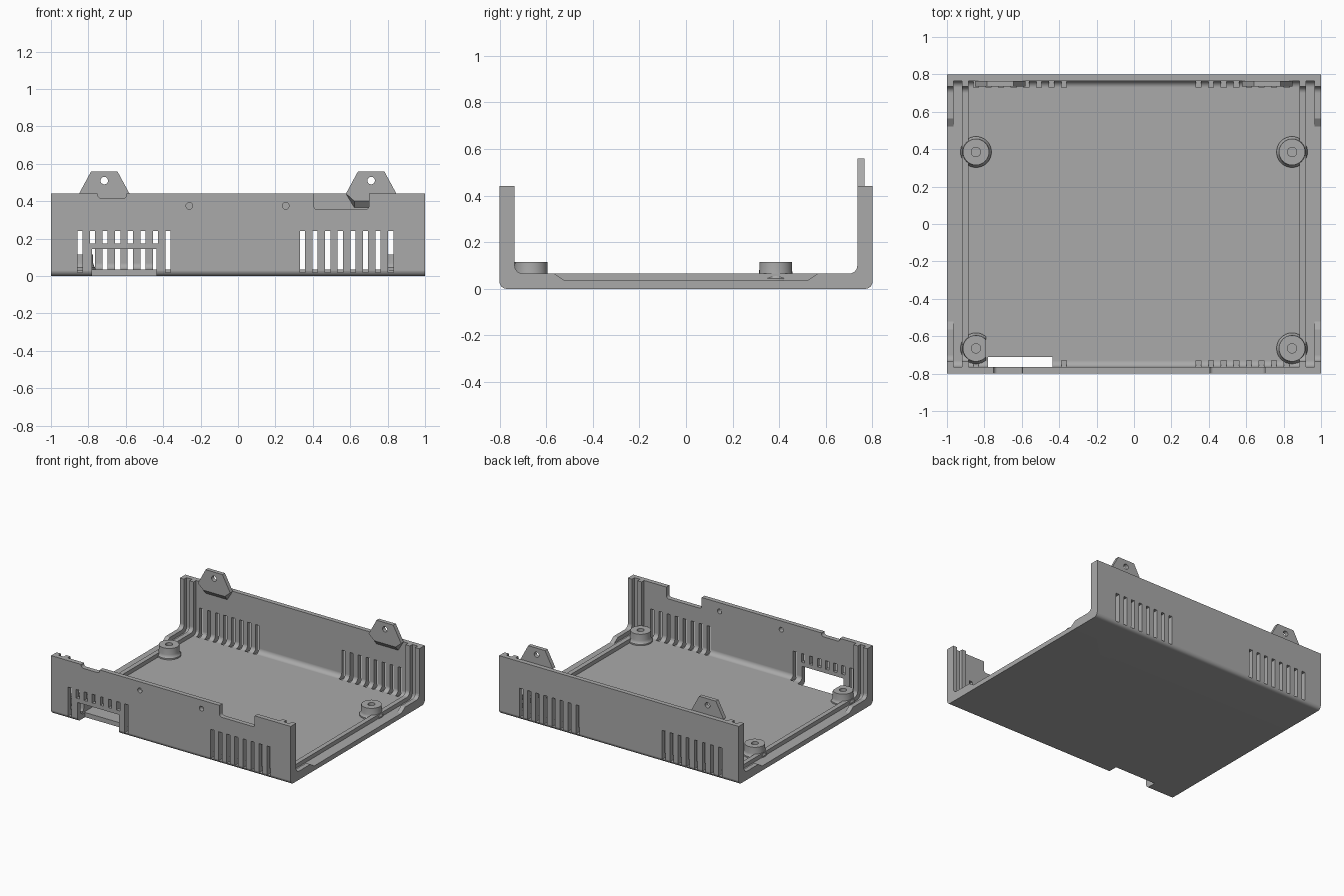
import bpy, bmesh
from math import cos, sin, pi, radians

cube = bpy.data.objects.get("Cube")
if cube:
    bpy.data.objects.remove(cube, do_unlink=True)

grey = bpy.data.materials.new("plain_grey")
grey.use_nodes = True
grey.diffuse_color = (0.4, 0.4, 0.4, 1)
grey.node_tree.nodes["Principled BSDF"].inputs["Base Color"].default_value = (0.4, 0.4, 0.4, 1)


def add_object(name, bm):
    bmesh.ops.recalc_face_normals(bm, faces=bm.faces)
    mesh = bpy.data.meshes.new(name)
    bm.to_mesh(mesh)
    bm.free()
    obj = bpy.data.objects.new(name, mesh)
    bpy.context.collection.objects.link(obj)
    mesh.materials.append(grey)
    return obj


def add_prism(bm, pts, axis, a, b):
    """Extrude a 2D outline from a to b along the x, y or z axis."""
    place = {"x": lambda p, t: (t, p[0], p[1]),
             "y": lambda p, t: (p[0], t, p[1]),
             "z": lambda p, t: (p[0], p[1], t)}[axis]
    lo = [bm.verts.new(place(p, a)) for p in pts]
    hi = [bm.verts.new(place(p, b)) for p in pts]
    bm.faces.new(lo)
    bm.faces.new(hi)
    n = len(pts)
    for i in range(n):
        j = (i + 1) % n
        bm.faces.new((lo[i], lo[j], hi[j], hi[i]))


def prism(name, pts, axis, a, b):
    bm = bmesh.new()
    add_prism(bm, pts, axis, a, b)
    return add_object(name, bm)


def rect(x0, x1, z0, z1):
    return [(x0, z0), (x1, z0), (x1, z1), (x0, z1)]


def arc(cx, cy, r, start, end, n=6):
    angles = [radians(start + (end - start) * i / n) for i in range(n + 1)]
    return [(cx + r * cos(t), cy + r * sin(t)) for t in angles]


def circle(cx, cy, r, n=24):
    return arc(cx, cy, r, 0, 360 - 360 / n, n - 1)


def flip(pts):
    return [(-u, v) for u, v in reversed(pts)]


def cut(obj, cutter):
    """Subtract the cutter, bake the result and drop the cutter."""
    cutter.hide_render = True
    mod = obj.modifiers.new("cut", "BOOLEAN")
    mod.operation, mod.solver, mod.object = "DIFFERENCE", "EXACT", cutter
    graph = bpy.context.evaluated_depsgraph_get()
    baked = bpy.data.meshes.new_from_object(obj.evaluated_get(graph))
    obj.modifiers.clear()
    obj.data = baked
    bpy.data.objects.remove(cutter, do_unlink=True)


def smooth(obj):
    obj.data.shade_smooth()
    obj.data.set_sharp_from_angle(angle=radians(32))
    mod = obj.modifiers.new("even_shading", "WEIGHTED_NORMAL")
    mod.keep_sharp = True


TOP, WALL, RIB, FLOOR, RAIL = 0.44, 0.765, 0.735, 0.035, 0.065

# Half outlines of the channel, each from the wall top down to the floor
outer = [(0.8, TOP)] + arc(0.77, 0.03, 0.03, 0, -90)
inner = [(WALL, TOP)] + arc(WALL - 0.035, FLOOR + 0.035, 0.035, 0, -90)
lining = [(RIB, TOP)] + arc(RIB - 0.035, RAIL + 0.035, 0.035, 0, -90)


def channel(half_out, half_in):
    full_out = half_out + flip(half_out)
    full_in = half_in + flip(half_in)
    return full_out + full_in[::-1]


shell = prism("tray_shell", channel(outer, inner), "x", -1, 1)

# Cutters for the vents, holes, top notches and corner port
PORT = (-0.78, -0.435)
bm = bmesh.new()
for first in (-0.845, 0.345):
    for i in range(8):
        x = first + 0.0673 * i
        short = first < 0 and 0 < i < 7
        add_prism(bm, rect(x - 0.014, x + 0.014, 0.02, 0.24), "y", 0.73, 0.85)
        add_prism(bm, rect(x - 0.014, x + 0.014, 0.175 if short else 0.02, 0.24), "y", -0.85, -0.73)
for x in (-0.26, 0.255):
    add_prism(bm, circle(x, 0.375, 0.018), "y", -0.85, -0.73)
for x0, x1, z in ((0.405, 0.7, 0.355), (-0.75, -0.595, 0.415)):
    r = 0.02
    notch = [(x0, 0.5)] + arc(x0 + r, z + r, r, 180, 270) + arc(x1 - r, z + r, r, 270, 360) + [(x1, 0.5)]
    add_prism(bm, notch, "y", -0.85, -0.73)
add_prism(bm, rect(*PORT, -0.05, 0.145), "y", -0.85, -0.71)
cut(shell, add_object("shell_cutter", bm))
smooth(shell)

# Slotted panel guides at both open ends
for side, label in ((-1, "right"), (1, "left")):
    rail = prism(label + "_inner_guide", channel(inner, lining), "x", side * 0.885, side * 0.92)
    smooth(rail)
    # Outer lips stop short, leaving a sloped gap in the middle
    lip = inner + [(0.52, FLOOR), (0.565, RAIL)] + lining[::-1]
    for pts, end in ((lip, "back"), (flip(lip), "front")):
        smooth(prism(label + "_" + end + "_outer_lip", pts, "x", side * 0.965, side))

# Screw posts with a flared foot and a blind hole
POST = [(0.083, 0.03), (0.083, 0.045), (0.076, 0.052), (0.071, 0.068),
        (0.07, 0.115), (0.025, 0.115), (0.025, 0.045)]
for x in (-0.845, 0.845):
    for y in (-0.665, 0.385):
        bm = bmesh.new()
        rings = [[bm.verts.new((x + u, y + v, z)) for u, v in circle(0, 0, r, 32)] for r, z in POST]
        bm.faces.new(rings[0])
        bm.faces.new(rings[-1])
        for a, b in zip(rings, rings[1:]):
            for i in range(32):
                j = (i + 1) % 32
                bm.faces.new((a[i], a[j], b[j], b[i]))
        post = add_object(("right" if x < 0 else "left") + ("_front" if y < 0 else "_back") + "_post", bm)
        if x < 0 and y < 0:
            cut(post, prism("post_cutter", rect(-0.79, -0.6, 0, 0.3), "y", -0.9, -0.5))
        smooth(post)

# Fastening tabs on the back wall, with a sloped underside
for x, label in ((-0.715, "right"), (0.712, "left")):
    half = [(0.07, 0.56), (0.135, TOP), (0.09, 0.4)]
    outline = [(x + u, z) for u, z in half + flip(half)]
    tab = prism(label + "_tab", outline, "y", RIB, WALL)
    for v in tab.data.vertices:
        if v.co.z < 0.41 and v.co.y > 0.75:
            v.co.z = 0.365
    cut(tab, prism("tab_cutter", circle(x, 0.51, 0.02), "y", 0.7, 0.85))
    smooth(tab)
